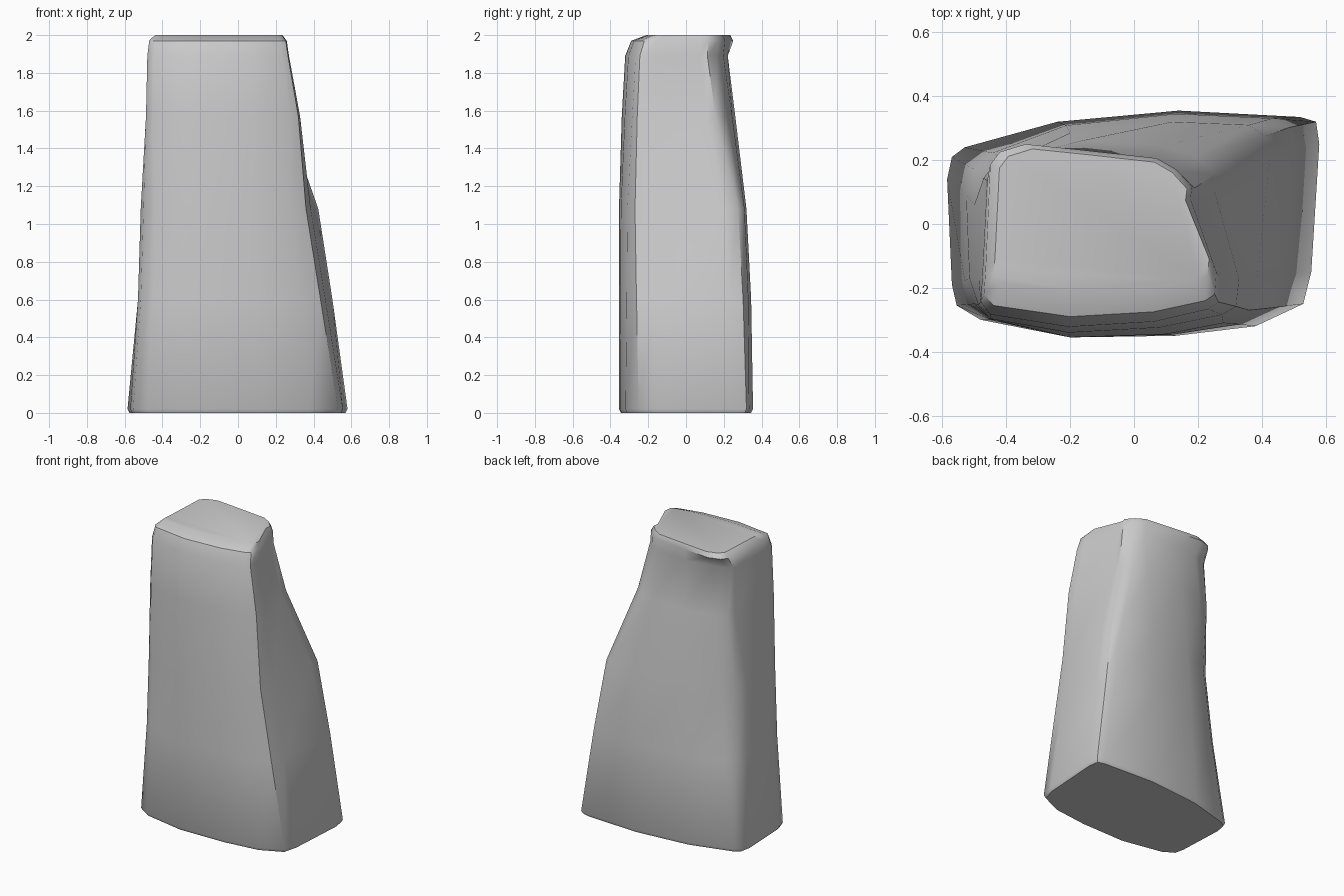
import bpy
import bmesh
from math import radians

cube = bpy.data.objects.get("Cube")
if cube:
    bpy.data.objects.remove(cube, do_unlink=True)

# Matching outlines of foot, waist and crown, counter-clockwise from front left
FOOT = [(-.48, -.30), (-.20, -.355), (.13, -.35), (.38, -.32), (.53, -.25),
        (.555, -.15), (.58, .25), (.57, .32), (.52, .335), (.14, .355),
        (-.24, .32), (-.53, .24), (-.57, .21), (-.585, .14), (-.57, -.19),
        (-.555, -.255)]
WAIST = [(-.44, -.30), (-.20, -.355), (.10, -.345), (.28, -.31), (.36, -.27),
         (.385, -.17), (.425, .20), (.41, .275), (.36, .31), (.12, .32),
         (-.20, .285), (-.40, .20), (-.47, .14), (-.50, .06), (-.515, -.17),
         (-.50, -.25)]
CROWN = [(-.44, -.255), (-.20, -.29), (.06, -.275), (.22, -.24), (.25, -.22),
         (.255, -.15), (.175, .08), (.18, .12), (.13, .175), (.07, .21),
         (-.15, .235), (-.34, .255), (-.42, .23), (-.45, .19), (-.465, -.15),
         (-.47, -.22)]

# Lower and upper outline, blend between them, height,
# reach to left, right, front and back, and notch of the back corner under the lip
LEVELS = [(FOOT, WAIST, 0, 0, .575, .57, .345, .345, 1),
          (FOOT, WAIST, 0, .02, .585, .58, .355, .355, 1),
          (FOOT, WAIST, .6, .60, .535, .50, .355, .345, 1),
          (FOOT, WAIST, 1, 1.08, .515, .425, .355, .32, 1),
          (WAIST, CROWN, .8, 1.57, .49, .335, .34, .285, .8),
          (WAIST, CROWN, 1, 1.89, .48, .27, .322, .24, .76),
          (WAIST, CROWN, 1, 1.97, .47, .258, .29, .25, 1),
          (WAIST, CROWN, 1, 2.0, .44, .235, .21, .235, 1)]


def normalised(outline):
    """Scale an outline so that it reaches one unit on each of its four sides."""
    xs, ys = zip(*outline)
    return [(x / (max(xs) if x > 0 else -min(xs)),
             y / (max(ys) if y > 0 else -min(ys))) for x, y in outline]


def section(bm, lower, upper, blend, z, left, right, front, back, notch):
    """Add one cross-section ring of the pillar."""
    ring = []
    for (ax, ay), (bx, by) in zip(normalised(lower), normalised(upper)):
        x = ax + (bx - ax) * blend
        y = ay + (by - ay) * blend
        if x < -.6 and y > 0:
            y *= notch
        x *= right if x > 0 else left
        y *= back if y > 0 else front
        ring.append(bm.verts.new((x, y, z)))
    return ring


stone = bpy.data.materials.new("stone grey")
stone.use_nodes = True
stone.diffuse_color = (.6, .6, .6, 1)
stone.node_tree.nodes["Principled BSDF"].inputs["Base Color"].default_value = (.6, .6, .6, 1)

# Tapered rock pillar lofted through the sections
bm = bmesh.new()
rings = [section(bm, *level) for level in LEVELS]
for low, high in zip(rings, rings[1:]):
    for i in range(len(low)):
        j = (i + 1) % len(low)
        bm.faces.new((low[i], low[j], high[j], high[i]))
bm.faces.new(reversed(rings[0]))
bm.faces.new(rings[-1])
bmesh.ops.recalc_face_normals(bm, faces=bm.faces)

mesh = bpy.data.meshes.new("rock_pillar")
bm.to_mesh(mesh)
bm.free()
mesh.materials.append(stone)
pillar = bpy.data.objects.new("rock_pillar", mesh)
bpy.context.collection.objects.link(pillar)

# Smooth faces with crisp edges
bpy.ops.object.select_all(action='DESELECT')
pillar.select_set(True)
bpy.context.view_layer.objects.active = pillar
bpy.ops.object.shade_smooth_by_angle(angle=radians(45))
